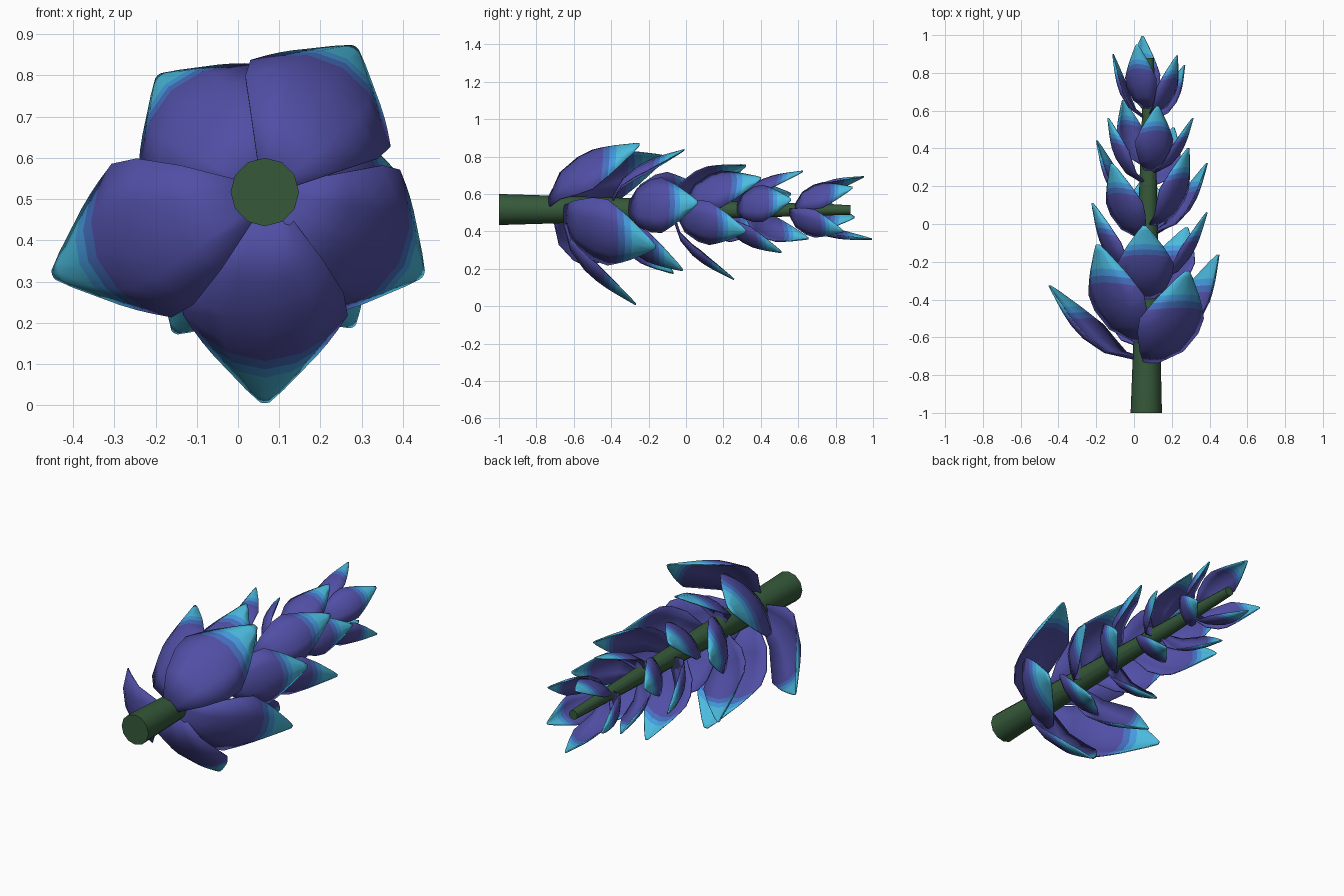
import bpy, bmesh, math
from mathutils import Vector

if "Cube" in bpy.data.objects:
    bpy.data.objects.remove(bpy.data.objects["Cube"])


def material(name, rgb):
    m = bpy.data.materials.new(name)
    m.diffuse_color = (*rgb, 1)
    m.use_nodes = True
    m.node_tree.nodes["Principled BSDF"].inputs["Base Color"].default_value = m.diffuse_color
    return m


green = material("stem_green", (0.036, 0.1, 0.042))
bands = [material("indigo", (0.082, 0.078, 0.38)),
         material("mid_blue", (0.06, 0.16, 0.52)),
         material("sky_blue", (0.06, 0.33, 0.74)),
         material("cyan_tip", (0.07, 0.5, 0.73))]

# Stem runs along y and tapers towards the back
STEM_A, STEM_B = Vector((0.065, -1, 0.517)), Vector((0.08, 0.88, 0.515))
R_A, R_B = 0.083, 0.026


def finish(obj, angle):
    bpy.ops.object.select_all(action='DESELECT')
    obj.select_set(True)
    bpy.context.view_layer.objects.active = obj
    bpy.ops.object.shade_smooth_by_angle(angle=math.radians(angle))


def make_stem():
    axis = STEM_B - STEM_A
    bpy.ops.mesh.primitive_cone_add(vertices=12, radius1=R_A, radius2=R_B, depth=axis.length,
                                    location=(STEM_A + STEM_B) / 2,
                                    rotation=axis.to_track_quat('Z', 'Y').to_euler())
    obj = bpy.context.object
    obj.name = "stem"
    obj.data.materials.append(green)
    finish(obj, 40)


# Petal outline: (position along length, relative width, colour band of the row after it)
ROWS = [(0, 0.28, 0), (0.24, 0.68, 0), (0.46, 0.95, 0), (0.6, 1, 0), (0.68, 0.87, 1),
        (0.74, 0.76, 2), (0.80, 0.63, 3), (0.95, 0.23, 3), (1, 0.06, 3)]
COLS = [-1, -0.5, 0, 0.5, 1]


def make_petal(name, base_y, tip, width):
    """Cupped pointed petal from the stem surface to the tip."""
    f = (base_y + 1) / 1.88
    centre = STEM_A.lerp(STEM_B, f)
    tip = Vector(tip)
    radial = Vector((tip.x - centre.x, 0, tip.z - centre.z)).normalized()
    base = centre + radial * (R_A + (R_B - R_A) * f) * 0.9
    chord = tip - base
    length = chord.length
    along = chord.normalized()
    out = (radial - along * radial.dot(along)).normalized()
    side = along.cross(out)
    bm = bmesh.new()
    grid = []
    for t, w, _ in ROWS:
        row = []
        for u in COLS:
            s = t - 0.4 * t * (1 - t) * u * u           # rows sweep back at the edges
            half = w * width / 2
            lift = 0.14 * length * math.sin(math.pi * t ** 0.8) - 0.3 * half * u * u
            row.append(bm.verts.new(base + chord * s + side * half * u + out * lift))
        grid.append(row)
    for i in range(len(ROWS) - 1):
        for j in range(len(COLS) - 1):
            face = bm.faces.new((grid[i][j], grid[i][j + 1], grid[i + 1][j + 1], grid[i + 1][j]))
            face.material_index = ROWS[i][2]
    bm.normal_update()
    if sum((fc.normal.dot(out) for fc in bm.faces)) < 0:
        bmesh.ops.reverse_faces(bm, faces=bm.faces[:])
    mesh = bpy.data.meshes.new(name)
    bm.to_mesh(mesh)
    bm.free()
    for m in bands:
        mesh.materials.append(m)
    obj = bpy.data.objects.new(name, mesh)
    bpy.context.collection.objects.link(obj)
    solid = obj.modifiers.new("thickness", 'SOLIDIFY')
    solid.thickness = 0.006
    finish(obj, 35)


# Whorls of five petals: width, then (base y, tip x, y, z)
WHORLS = [
    (0.40, [(-0.74, 0.285, -0.25, 0.87), (-0.63, -0.195, -0.11, 0.80), (-0.72, -0.45, -0.33, 0.315),
            (-0.66, 0.065, -0.27, 0.005), (-0.66, 0.45, -0.165, 0.315)]),
    (0.30, [(-0.40, 0.055, -0.01, 0.84), (-0.31, 0.39, 0.06, 0.555), (-0.30, -0.225, 0.11, 0.61),
            (-0.38, 0.28, -0.02, 0.19), (-0.40, -0.155, -0.07, 0.175)]),
    (0.25, [(-0.01, 0.29, 0.40, 0.685), (-0.08, -0.12, 0.32, 0.755), (0.05, -0.20, 0.44, 0.43),
            (-0.07, 0.065, 0.255, 0.14), (-0.05, 0.39, 0.32, 0.40)]),
    (0.205, [(0.28, 0.125, 0.625, 0.725), (0.27, 0.315, 0.56, 0.57), (0.22, -0.14, 0.56, 0.60),
             (0.20, 0.21, 0.51, 0.285), (0.31, -0.06, 0.655, 0.36)]),
    (0.175, [(0.61, 0.015, 0.95, 0.695), (0.56, -0.115, 0.90, 0.475), (0.60, 0.045, 0.995, 0.355),
             (0.58, 0.23, 0.89, 0.635), (0.55, 0.27, 0.84, 0.40)]),
]

make_stem()
for k, (width, petals) in enumerate(WHORLS):
    for n, (y, *tip) in enumerate(petals):
        make_petal(f"petal_{k + 1}_{n + 1}", y, tip, width)
